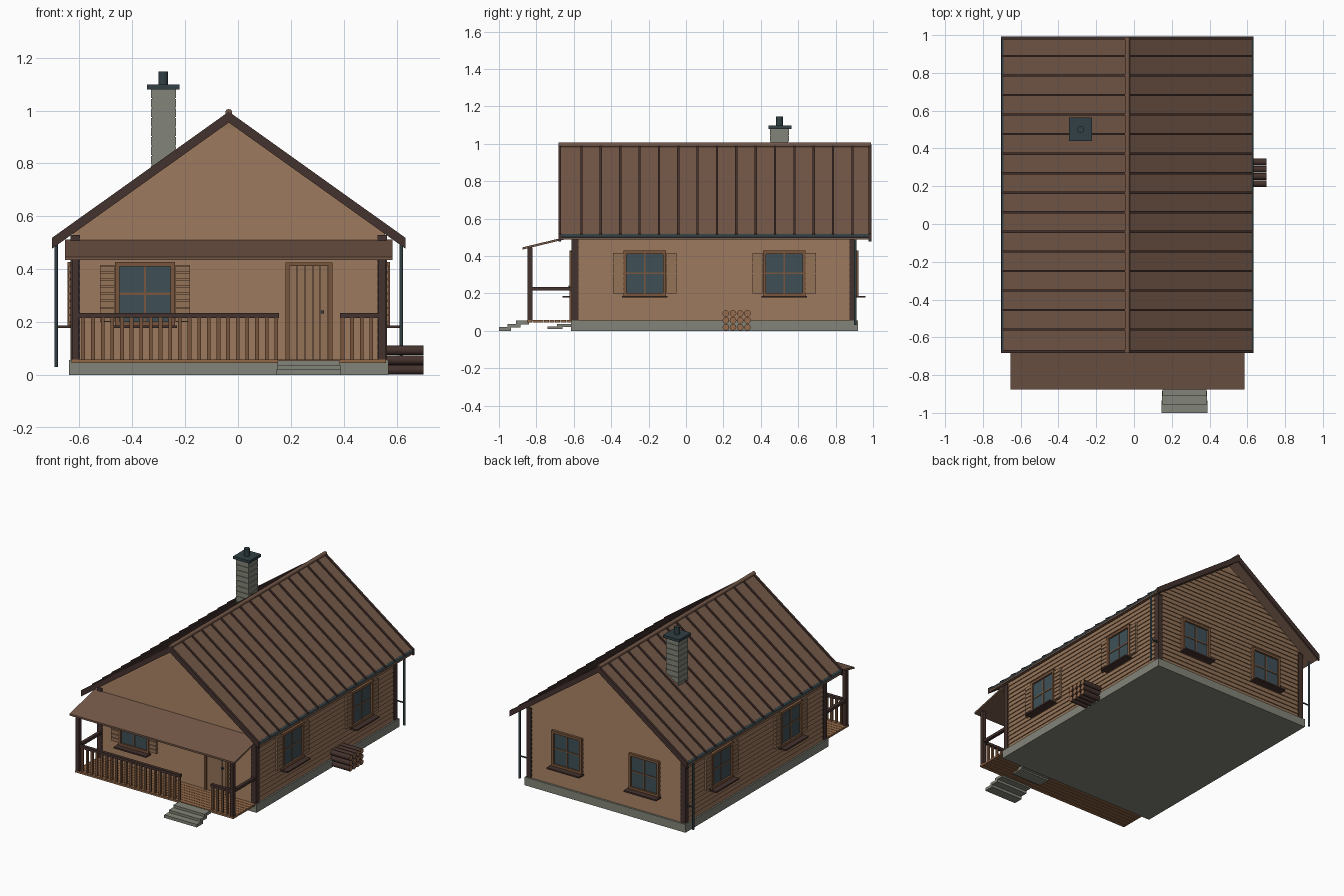
import bpy, bmesh, math
from mathutils import Matrix, Vector

if "Cube" in bpy.data.objects:
    bpy.data.objects.remove(bpy.data.objects["Cube"])

CX = -0.035          # ridge line of the house
HALF = 0.588         # half width of the walls
Y0, Y1 = -0.60, 0.90 # front and back walls
SLOPE = 0.714
EAVE = 0.665


def material(name, r, g, b):
    m = bpy.data.materials.new(name)
    lin = [(c / 255 / 12.92) if c < 11 else ((c / 255 + 0.055) / 1.055) ** 2.4 for c in (r, g, b)]
    m.diffuse_color = (*lin, 1)
    m.use_nodes = True
    m.node_tree.nodes["Principled BSDF"].inputs["Base Color"].default_value = m.diffuse_color
    return m


WALL = material("wall_wood", 148, 114, 87)
TRIM = material("trim_wood", 122, 86, 60)
DARK = material("dark_wood", 68, 50, 45)
ROOF = material("roof_brown", 116, 88, 72)
STONE = material("stone_grey", 130, 132, 120)
GLASS = material("window_glass", 62, 80, 87)
METAL = material("slate_metal", 50, 64, 69)
FLOOR = material("floor_wood", 146, 104, 72)
LOG = material("cut_log", 150, 108, 78)


def finish(bm, name, *mats):
    bmesh.ops.recalc_face_normals(bm, faces=bm.faces)
    me = bpy.data.meshes.new(name)
    bm.to_mesh(me)
    bm.free()
    for m in mats:
        me.materials.append(m)
    ob = bpy.data.objects.new(name, me)
    bpy.context.collection.objects.link(ob)
    return ob


def prism(bm, a, b):
    """Solid between two matching outlines."""
    va, vb = [bm.verts.new(p) for p in a], [bm.verts.new(p) for p in b]
    bm.faces.new(va)
    bm.faces.new(vb[::-1])
    n = len(va)
    for i in range(n):
        bm.faces.new((va[i], vb[i], vb[(i + 1) % n], va[(i + 1) % n]))


def boxes(name, mat, items):
    bm = bmesh.new()
    for x0, x1, y0, y1, z0, z1 in items:
        o = [(x0, y0), (x1, y0), (x1, y1), (x0, y1)]
        prism(bm, [(x, y, z0) for x, y in o], [(x, y, z1) for x, y in o])
    return finish(bm, name, mat)


def chevrons(name, mat, under, top, reach, spans):
    """Two sloping slabs meeting at the ridge, once per y span."""
    bm = bmesh.new()
    for y0, y1 in spans:
        for s in (-1, 1):
            o = [(CX, under), (CX + s * reach, under - SLOPE * reach),
                 (CX + s * reach, top - SLOPE * reach), (CX, top)]
            prism(bm, [(x, y0, z) for x, z in o], [(x, y1, z) for x, z in o])
    return finish(bm, name, mat)


def rods(name, mats, items, seg=12):
    """Round rods from p to q; caps use the last material."""
    bm = bmesh.new()
    for p, q, r in items:
        p, q = Vector(p), Vector(q)
        d = q - p
        mx = Matrix.Translation((p + q) / 2) @ d.to_track_quat('Z', 'Y').to_matrix().to_4x4()
        bmesh.ops.create_cone(bm, cap_ends=True, segments=seg, radius1=r, radius2=r,
                              depth=d.length, matrix=mx)
    for f in bm.faces:
        if len(f.verts) > 4:
            f.material_index = len(mats) - 1
    ob = finish(bm, name, *mats)
    bpy.ops.object.select_all(action='DESELECT')
    ob.select_set(True)
    bpy.context.view_layer.objects.active = ob
    bpy.ops.object.shade_smooth_by_angle(angle=math.radians(40))
    return ob


# Each side maps (along, outward) to (x, y)
SIDES = {
    "front": lambda u, n: (u, Y0 - n),
    "back": lambda u, n: (u, Y1 + n),
    "right": lambda u, n: (CX + HALF + n, u),
    "left": lambda u, n: (CX - HALF - n, u),
}


def on_side(side, u0, u1, n0, n1, z0, z1):
    (ax, ay), (bx, by) = SIDES[side](u0, n0), SIDES[side](u1, n1)
    return (min(ax, bx), max(ax, bx), min(ay, by), max(ay, by), z0, z1)


# Foundation and wall core
boxes("foundation", STONE, [(-0.64, 0.57, -0.615, 0.92, 0, 0.056)])
bm = bmesh.new()
wall_top = 0.96 - SLOPE * HALF
outline = [(CX - HALF, 0.05), (CX + HALF, 0.05), (CX + HALF, wall_top), (CX, 0.96), (CX - HALF, wall_top)]
prism(bm, [(x, Y0, z) for x, z in outline], [(x, Y1, z) for x, z in outline])
finish(bm, "wall_core", WALL)

# Lap siding boards, thicker at their lower edge
for side, place in SIDES.items():
    bm = bmesh.new()
    gable = side in ("front", "back")
    z, step = 0.056, 0.0302
    while z < (0.93 if gable else wall_top - 0.02):
        rows = []
        for h, out in ((z, 0.007), (z + step, 0.001)):
            w = max(0.004, min(HALF, (0.96 - h) / SLOPE))
            a, b = (CX - w, CX + w) if gable else (Y0, Y1)
            rows.append([(*place(u, n), h) for u, n in ((a, -0.002), (b, -0.002), (b, out), (a, out))])
        prism(bm, *rows)
        z += step
    finish(bm, side + "_siding", WALL)

# Corner boards
boxes("corner_boards", DARK, [
    (x - 0.018, x + 0.018, y - 0.018, y + 0.018, 0.056, 0.53)
    for x in (CX - HALF + 0.008, CX + HALF - 0.008) for y in (Y0 + 0.007, Y1 - 0.007)])

# Main roof with seams, edge boards and ridge cap
chevrons("roof", ROOF, 0.962, 0.986, EAVE, [(-0.675, 0.985)])
chevrons("roof_seams", DARK, 0.982, 0.996, EAVE + 0.002,
         [(-0.565 + 0.1035 * k, -0.553 + 0.1035 * k) for k in range(15)])
chevrons("edge_boards", DARK, 0.955, 0.996, EAVE + 0.003, [(-0.682, -0.667), (0.977, 0.992)])
rods("ridge_cap", [ROOF], [((CX, -0.682, 0.993), (CX, 0.99, 0.993), 0.013)])

# Gutters and downspouts
rods("gutters", [METAL], [((CX + s * 0.657, -0.675, 0.507), (CX + s * 0.657, 0.985, 0.507), 0.011)
                          for s in (-1, 1)])
rods("downspouts", [METAL], [((CX + s * 0.653, 0.905, 0.03), (CX + s * 0.653, 0.905, 0.505), 0.007)
                             for s in (-1, 1)])
boxes("downspout_brackets", METAL, [(*sorted((CX + s * HALF, CX + s * 0.653)), 0.902, 0.908, 0.178, 0.186)
                                    for s in (-1, 1)])

# Chimney
boxes("chimney_core", STONE, [(-0.326, -0.239, 0.452, 0.546, 0.72, 1.082)])
boxes("chimney_courses", STONE, [(-0.33, -0.235, 0.448, 0.55, 0.724 + 0.036 * k, 0.756 + 0.036 * k)
                                 for k in range(10)])
boxes("chimney_cap", METAL, [(-0.345, -0.222, 0.44, 0.565, 1.08, 1.098)])
rods("chimney_pipe", [METAL], [((-0.283, 0.5, 1.09), (-0.283, 0.5, 1.147), 0.018)], 16)

# Windows: glass, frame, glazing bars, sill and optional slatted shutters
glass, frame, sill, shutter = [], [], [], []
windows = [("front", -0.352, True), ("back", CX - 0.29, False), ("back", CX + 0.29, False)]
windows += [(s, u, True) for s in ("left", "right") for u in (-0.22, 0.525)]
for side, u, has_shutters in windows:
    def add(dst, a, b, n0, n1, z0, z1):
        dst.append(on_side(side, u + a, u + b, n0, n1, z0, z1))
    add(glass, -0.1, 0.1, 0, 0.01, 0.2, 0.415)
    for s in (-1, 1):
        add(frame, *sorted((s * 0.097, s * 0.114)), 0, 0.022, 0.186, 0.428)
    add(frame, -0.1, 0.1, 0, 0.022, 0.411, 0.428)
    add(frame, -0.1, 0.1, 0, 0.022, 0.186, 0.203)
    add(frame, -0.004, 0.004, 0, 0.014, 0.2, 0.415)
    add(frame, -0.1, 0.1, 0, 0.014, 0.303, 0.311)
    add(sill, -0.122, 0.122, 0, 0.06, 0.177, 0.187)
    if has_shutters:
        for s in (-1, 1):
            a, b = sorted((s * 0.115, s * 0.17))
            add(shutter, a, b, 0, 0.013, 0.2, 0.416)
            for k in range(8):
                add(shutter, a, b, 0, 0.019, 0.202 + 0.027 * k, 0.224 + 0.027 * k)
boxes("window_glass_panes", GLASS, glass)
boxes("window_frames", TRIM, frame)
boxes("window_sills", DARK, sill)
boxes("shutters", WALL, shutter)

# Plank door
boxes("door_planks", WALL, [on_side("front", 0.195 + 0.0295 * k, 0.2225 + 0.0295 * k, 0, 0.014, 0.058, 0.412)
                            for k in range(5)])
boxes("door_frame", TRIM, [on_side("front", a, b, 0, 0.022, z, 0.426)
                           for a, b, z in ((0.18, 0.194, 0.056), (0.343, 0.357, 0.056), (0.18, 0.357, 0.413))])
boxes("door_handle", METAL, [on_side("front", 0.312, 0.326, 0.01, 0.028, 0.233, 0.243)])

# Porch floor, posts, rails and balusters
boxes("porch_floor", FLOOR, [(-0.63, 0.56, -0.85 + 0.03 * k, -0.8225 + 0.03 * k, 0.045, 0.058)
                             for k in range(8)])
boxes("porch_posts", DARK, [(x - 0.013, x + 0.013, -0.848, -0.822, 0.055, 0.446) for x in (-0.615, 0.545)])
rails = [(-0.628, 0.155, -0.846, -0.824, 0.216, 0.234), (0.385, 0.558, -0.846, -0.824, 0.216, 0.234)]
rails += [(x - 0.011, x + 0.011, -0.84, -0.6, 0.216, 0.234) for x in (-0.615, 0.545)]
boxes("porch_rails", DARK, rails)
xs = [-0.585 + 0.0365 * k for k in range(21)] + [0.395 + 0.0365 * k for k in range(4)]
boxes("balusters", TRIM, [(x - 0.007, x + 0.007, -0.842, -0.828, 0.055, 0.22) for x in xs])

# Porch roof
bm = bmesh.new()
slab = [(-0.875, 0.434), (-0.6, 0.5), (-0.6, 0.512), (-0.875, 0.446)]
prism(bm, [(-0.655, y, z) for y, z in slab], [(0.585, y, z) for y, z in slab])
finish(bm, "porch_roof", ROOF)

# Stone steps in front of the porch and below the door
boxes("front_steps", STONE, [(0.145, 0.39, -1.0, -0.935, 0, 0.02), (0.148, 0.387, -0.955, -0.885, 0.018, 0.037),
                             (0.15, 0.385, -0.91, -0.84, 0.035, 0.054)])
boxes("door_steps", STONE, [(0.155, 0.38, -0.74, -0.66, 0.01, 0.022), (0.155, 0.38, -0.69, -0.6, 0.02, 0.036)])

# Stacked firewood
rods("firewood", [DARK, LOG], [((0.56, 0.213 + 0.0385 * i, 0.019 + 0.037 * j),
                                (0.702, 0.213 + 0.0385 * i, 0.019 + 0.037 * j), 0.0178)
                               for i in range(4) for j in range(3)])
